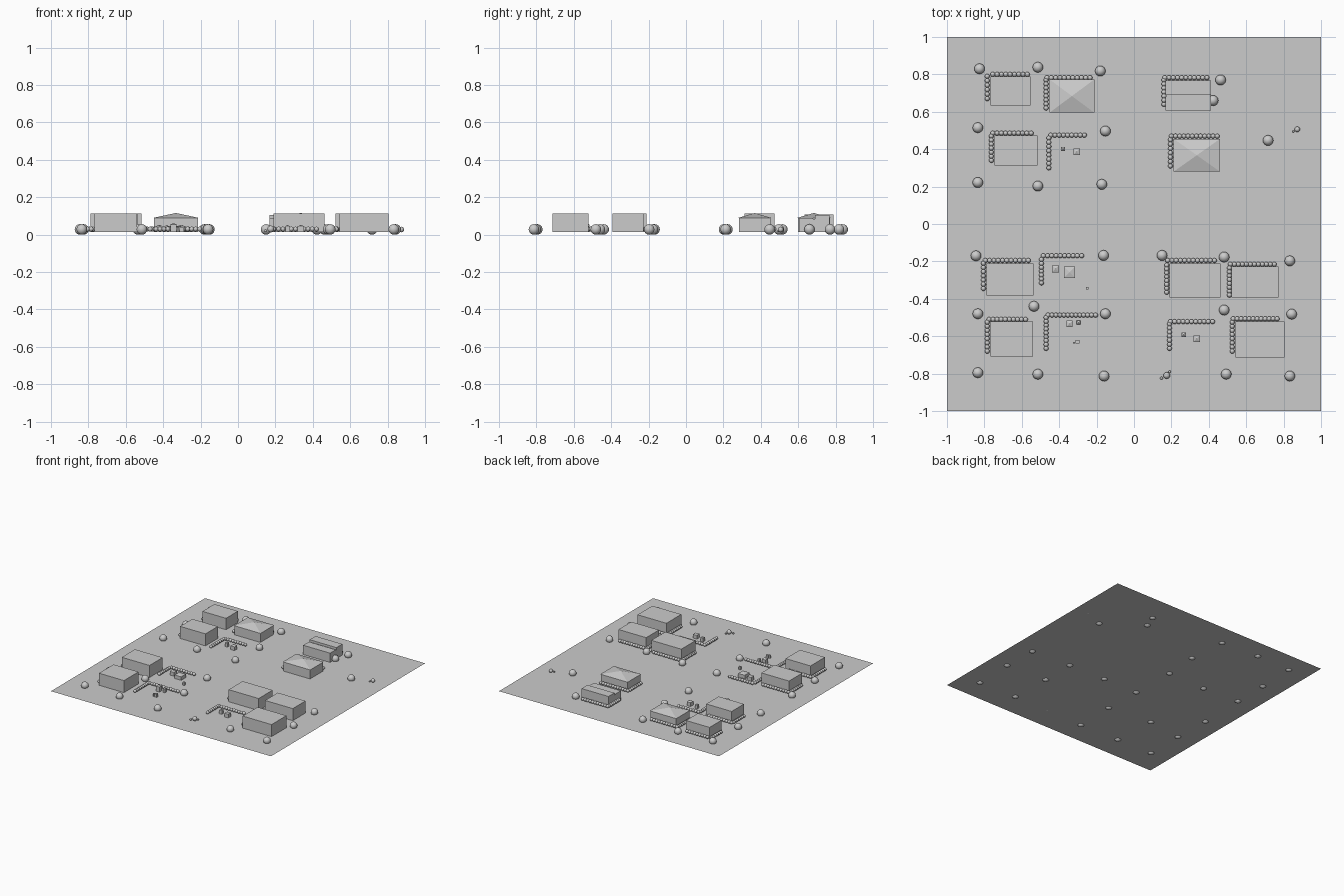
import bpy, bmesh
from mathutils import Matrix, Vector

G = 0.014  # ground level (tree crowns dip slightly below it)


def finish(bm, name, smooth=False):
    me = bpy.data.meshes.new(name)
    bm.to_mesh(me)
    bm.free()
    if smooth:
        for p in me.polygons:
            p.use_smooth = True
    ob = bpy.data.objects.new(name, me)
    bpy.context.collection.objects.link(ob)
    return ob


def add_box(bm, x0, x1, y0, y1, z0, z1):
    m = Matrix.Translation(((x0 + x1) / 2, (y0 + y1) / 2, (z0 + z1) / 2)) \
        @ Matrix.Diagonal((x1 - x0, y1 - y0, z1 - z0, 1))
    bmesh.ops.create_cube(bm, size=1, matrix=m)


def add_pyramid(bm, x0, x1, y0, y1, z0, z1):
    base = [bm.verts.new(p) for p in
            ((x0, y0, z0), (x1, y0, z0), (x1, y1, z0), (x0, y1, z0))]
    tip = bm.verts.new(((x0 + x1) / 2, (y0 + y1) / 2, z1))
    bm.faces.new(base[::-1])
    for i in range(4):
        bm.faces.new((base[i], base[(i + 1) % 4], tip))


def add_ball(bm, x, y, z, r, u=12, v=8):
    bmesh.ops.create_uvsphere(bm, u_segments=u, v_segments=v, radius=r,
                              matrix=Matrix.Translation((x, y, z)))


# ground sheet
bm = bmesh.new()
bmesh.ops.create_grid(bm, x_segments=1, y_segments=1, size=1,
                      matrix=Matrix.Translation((0, 0, G)))
finish(bm, "ground")

# flat-roofed houses: x0, x1, y0, y1, top
for h in [(-.767, -.553, .634, .789, .108), (-.746, -.515, .313, .473, .113),
          (-.789, -.537, -.382, -.211, .113), (-.767, -.54, -.709, -.521, .113),
          (.19, .463, -.393, -.211, .113), (.521, .773, -.393, -.227, .113),
          (.543, .805, -.714, -.521, .113)]:
    bm = bmesh.new()
    add_box(bm, *h[:4], G, h[4])
    finish(bm, "flat_house")

# houses with pyramid roofs
for x0, x1, y0, y1 in [(-.452, -.212, .595, .773), (.212, .46, .28, .455)]:
    bm = bmesh.new()
    add_box(bm, x0 + .003, x1 - .003, y0 + .003, y1 - .003, G, .09)
    finish(bm, "hip_house_walls")
    bm = bmesh.new()
    add_pyramid(bm, x0, x1, y0, y1, .09, .116)
    finish(bm, "hip_house_roof")

# split-level house in two halves
bm = bmesh.new()
add_box(bm, .168, .412, .607, .68, G, .09)
add_box(bm, .168, .412, .69, .767, G, .104)
add_box(bm, .17, .41, .68, .69, G, .085)
finish(bm, "split_house")

# hedges: a row along the back, a row down the left
# x0, x1, y of back row, x of side row, y0, y1
hedges = [(-.755, -.57, .80, -.785, .79, .67), (-.465, -.235, .782, -.47, .77, .62),
          (.165, .39, .782, .16, .77, .64), (-.755, -.55, .486, -.763, .47, .34),
          (-.445, -.265, .475, -.455, .46, .30), (.20, .445, .47, .195, .45, .31),
          (-.795, -.565, -.195, -.805, -.21, -.345),
          (-.485, -.28, -.17, -.495, -.19, -.315),
          (.18, .43, -.195, .175, -.22, -.365), (.515, .75, -.215, .51, -.235, -.38),
          (-.775, -.58, -.51, -.785, -.525, -.68),
          (-.46, -.205, -.487, -.47, -.5, -.665),
          (.195, .42, -.522, .19, -.535, -.665), (.53, .765, -.507, .525, -.525, -.68)]
for x0, x1, yb, xs, y0, y1 in hedges:
    bm = bmesh.new()
    for a, b in [(Vector((x0, yb)), Vector((x1, yb))), (Vector((xs, y0)), Vector((xs, y1)))]:
        n = round((b - a).length / .022)
        for i in range(n + 1):
            p = a.lerp(b, i / n)
            add_ball(bm, p.x, p.y, .03, .013)
    finish(bm, "hedge", True)

# round trees
trees = [(-.826, .83), (-.514, .838), (-.18, .818), (-.835, .515), (-.153, .497),
         (-.835, .222), (-.514, .203), (-.172, .212), (.463, .77), (.423, .66),
         (.717, .447), (-.845, -.17), (-.163, -.168), (.15, -.168), (.482, -.177),
         (.833, -.197), (-.835, -.48), (-.535, -.44), (-.153, -.48), (.482, -.46),
         (.843, -.482), (-.835, -.795), (-.514, -.803), (-.16, -.813),
         (.493, -.803), (.833, -.813)]
for x, y in trees:
    bm = bmesh.new()
    add_ball(bm, x, y, .028, .028, 16, 12)
    finish(bm, "tree", True)

# little garden sheds on the open lots: x, y, width, wall top
for x, y, w, t in [(-.38, .40, .022, .045), (-.307, .386, .035, .045),
                   (-.42, -.24, .038, .045), (-.345, -.258, .06, .043),
                   (-.345, -.533, .033, .055), (-.297, -.527, .02, .045),
                   (.265, -.593, .024, .045), (.336, -.613, .034, .045)]:
    bm = bmesh.new()
    b = (x - w / 2, x + w / 2, y - w / 2, y + w / 2)
    add_box(bm, *b, G, t)
    add_pyramid(bm, *b, t, t + .007)
    finish(bm, "garden_shed")

# low stones and posts
bm = bmesh.new()
for x, y, r in [(.175, -.81, .018), (.19, -.79, .007), (.147, -.824, .008),
                (.873, .506, .015), (.852, .494, .006)]:
    add_ball(bm, x, y, G + r * .9, r)
finish(bm, "boulders", True)
bm = bmesh.new()
for x, y, w in [(-.25, -.344, .014), (-.32, -.635, .01), (-.302, -.629, .02)]:
    add_box(bm, x - w / 2, x + w / 2, y - w / 2, y + w / 2, G, .04)
finish(bm, "posts")
